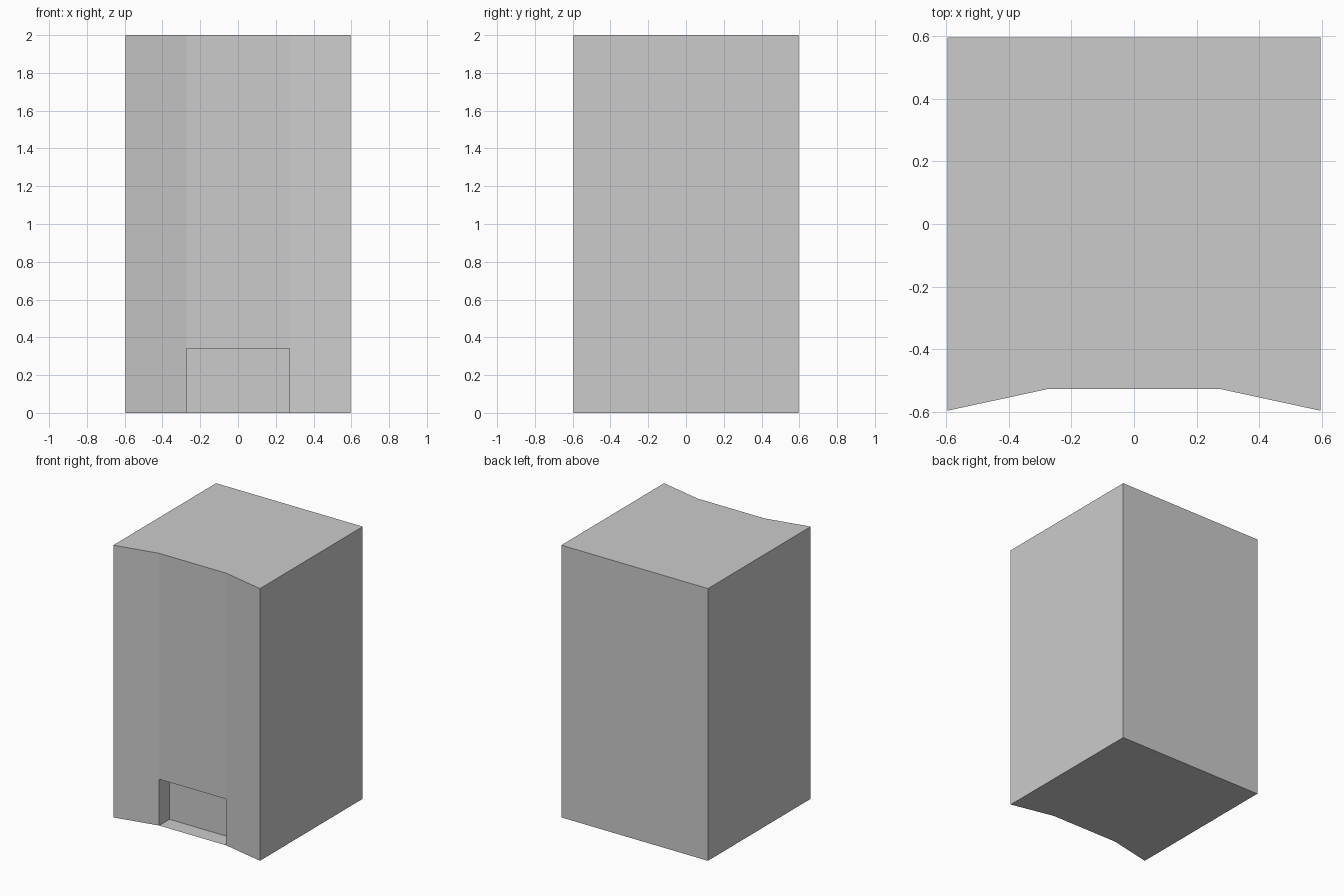
import bpy
import bmesh

if "Cube" in bpy.data.objects:
    bpy.data.objects.remove(bpy.data.objects["Cube"])

H = 2.0             # height
S = 0.596           # half width / half depth
W = 0.272           # half width of the centre front panel
F = -0.526          # y of the centre front panel
B = F + 0.12        # y of the recess back wall
T = 0.34            # recess height

bm = bmesh.new()


def face(*points):
    bm.faces.new([bm.verts.new(p) for p in points])


def wall(a, b, z0=0.0, z1=H):
    face((*a, z0), (*b, z0), (*b, z1), (*a, z1))


# Body outline, counter-clockwise, with angled front wings
outline = [(-S, -S), (-W, F), (W, F), (S, -S), (S, S), (-S, S)]
for i, a in enumerate(outline):
    # The centre front panel starts above the recess
    wall(a, outline[(i + 1) % len(outline)], T if i == 1 else 0.0)

# Top and full base (the base is also the recess floor)
face(*[(x, y, H) for x, y in outline])
face(*[(x, y, 0.0) for x, y in reversed(outline)])

# Recess sides, back and ceiling
recess = [(-W, F), (-W, B), (W, B), (W, F)]
for a, b in zip(recess, recess[1:]):
    wall(a, b, 0.0, T)
face(*[(x, y, T) for x, y in recess])

bmesh.ops.remove_doubles(bm, verts=bm.verts, dist=0.0001)
mesh = bpy.data.meshes.new("cabinet_body")
bm.to_mesh(mesh)
bm.free()
body = bpy.data.objects.new("cabinet_body", mesh)
bpy.context.collection.objects.link(body)
